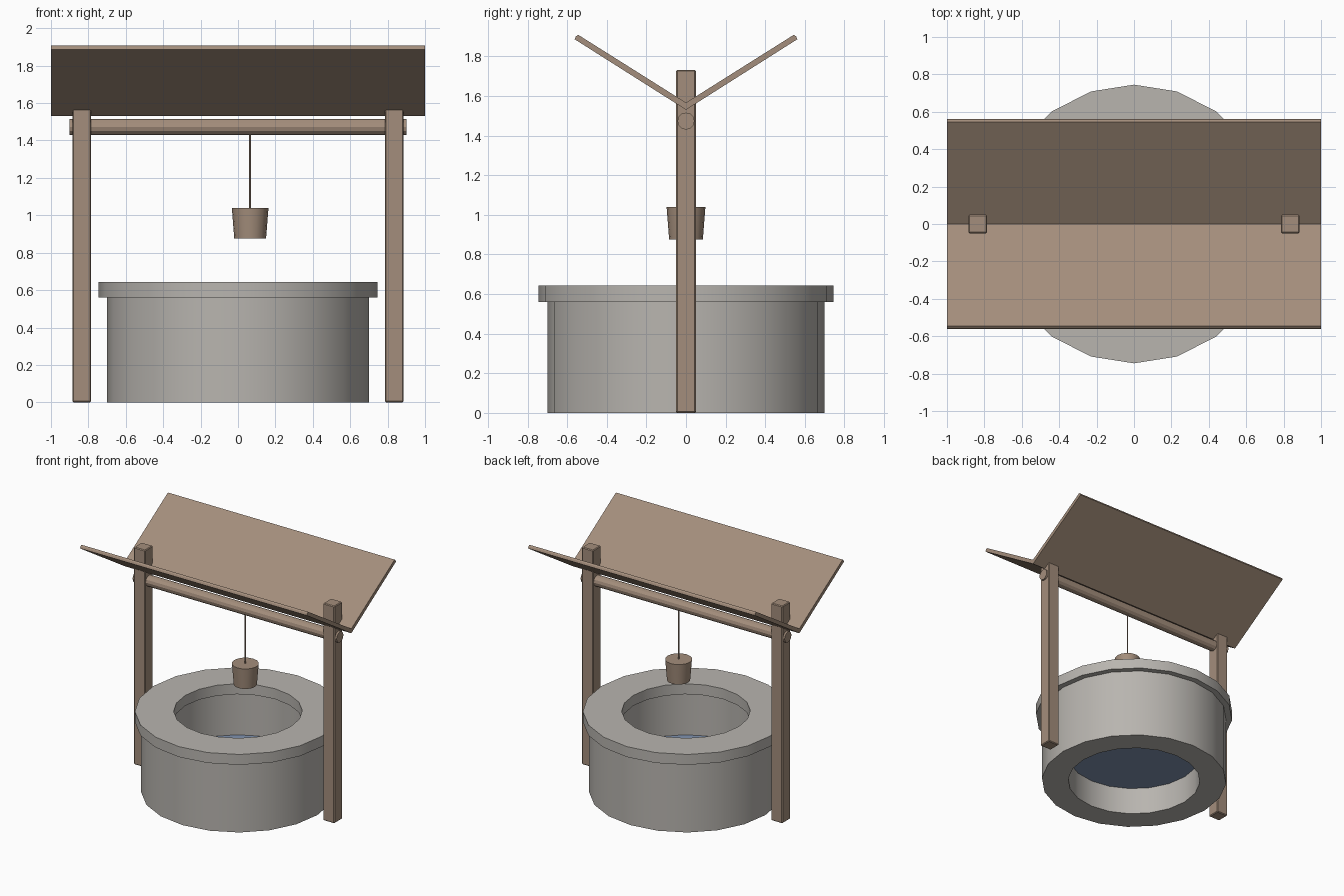
import bpy, bmesh, math
from mathutils import Vector

if "Cube" in bpy.data.objects:
    bpy.data.objects.remove(bpy.data.objects["Cube"])


def material(name, rgb):
    m = bpy.data.materials.new(name)
    m.diffuse_color = (*rgb, 1)
    m.use_nodes = True
    m.node_tree.nodes["Principled BSDF"].inputs["Base Color"].default_value = m.diffuse_color
    return m


STONE = material("stone grey", (0.48, 0.46, 0.43))
WOOD = material("weathered wood", (0.37, 0.27, 0.20))
WATER = material("water blue", (0.22, 0.29, 0.43))


def finish(name, bm, mat, smooth=False, bevel=0):
    """Turn a bmesh into a named, coloured object."""
    bmesh.ops.recalc_face_normals(bm, faces=bm.faces)
    mesh = bpy.data.meshes.new(name)
    bm.to_mesh(mesh)
    bm.free()
    mesh.materials.append(mat)
    ob = bpy.data.objects.new(name, mesh)
    bpy.context.collection.objects.link(ob)
    if bevel:
        mod = ob.modifiers.new("soft_edges", "BEVEL")
        mod.width, mod.segments = bevel, 1
    if smooth:
        bpy.ops.object.select_all(action="DESELECT")
        ob.select_set(True)
        bpy.context.view_layer.objects.active = ob
        bpy.ops.object.shade_smooth_by_angle(angle=math.radians(30))
    return ob


def ring(name, r_in, r_out, z0, z1, sides=20):
    """Hollow stone ring swept from a rectangular profile."""
    bm = bmesh.new()
    profile = [(r_in, z0), (r_out, z0), (r_out, z1), (r_in, z1)]
    loops = []
    for i in range(sides):
        a = 2 * math.pi * i / sides
        loops.append([bm.verts.new((r * math.cos(a), r * math.sin(a), z)) for r, z in profile])
    for i in range(sides):
        a, b = loops[i], loops[(i + 1) % sides]
        for j in range(4):
            k = (j + 1) % 4
            bm.faces.new((a[j], b[j], b[k], a[k]))
    return finish(name, bm, STONE, smooth=True)


def cone(name, r0, r1, start, end, sides, mat, smooth=False):
    """Closed cylinder or tapered cylinder between two points."""
    start, end = Vector(start), Vector(end)
    axis = end - start
    bm = bmesh.new()
    bmesh.ops.create_cone(bm, cap_ends=True, segments=sides, radius1=r0, radius2=r1, depth=axis.length)
    rot = Vector((0, 0, 1)).rotation_difference(axis).to_matrix()
    bmesh.ops.rotate(bm, verts=bm.verts, matrix=rot)
    bmesh.ops.translate(bm, verts=bm.verts, vec=(start + end) / 2)
    return finish(name, bm, mat, smooth)


# Stone well: wall and overhanging rim
ring("well_wall", 0.50, 0.70, 0.0, 0.56)
ring("well_rim", 0.465, 0.745, 0.56, 0.643)

# Water surface inside the wall
bm = bmesh.new()
bmesh.ops.create_circle(bm, cap_ends=True, segments=20, radius=0.50)
bmesh.ops.translate(bm, verts=bm.verts, vec=(0, 0, 0.22))
finish("water", bm, WATER)

# Two square posts
for side, label in ((-1, "left"), (1, "right")):
    bm = bmesh.new()
    bmesh.ops.create_cube(bm, size=1)
    bmesh.ops.scale(bm, verts=bm.verts, vec=(0.10, 0.10, 1.732))
    bmesh.ops.translate(bm, verts=bm.verts, vec=(side * 0.835, 0, 0.866))
    finish(label + "_post", bm, WOOD, bevel=0.006)

# V-shaped roof swept along x, each end closed by two mirrored halves
half = [(0, 1.53), (0.562, 1.886), (0.556, 1.900), (0.545, 1.909), (0, 1.566)]
profile = half + [(-y, z) for y, z in reversed(half[1:4])]
count = len(profile)
bm = bmesh.new()
ends = [[bm.verts.new((x, y, z)) for y, z in profile] for x in (-1, 1)]
for i in range(count):
    j = (i + 1) % count
    bm.faces.new((ends[0][i], ends[0][j], ends[1][j], ends[1][i]))
for end in ends:
    bm.faces.new(end[:5])
    bm.faces.new(end[4:] + end[:1])
finish("roof", bm, WOOD)

# Winding axle, rope and bucket
cone("axle", 0.043, 0.043, (-0.90, 0, 1.473), (0.90, 0, 1.473), 12, WOOD)
cone("rope", 0.005, 0.005, (0.065, 0, 1.03), (0.065, 0, 1.45), 8, WOOD, smooth=True)
cone("bucket", 0.085, 0.098, (0.065, 0, 0.875), (0.065, 0, 1.04), 16, WOOD, smooth=True)
